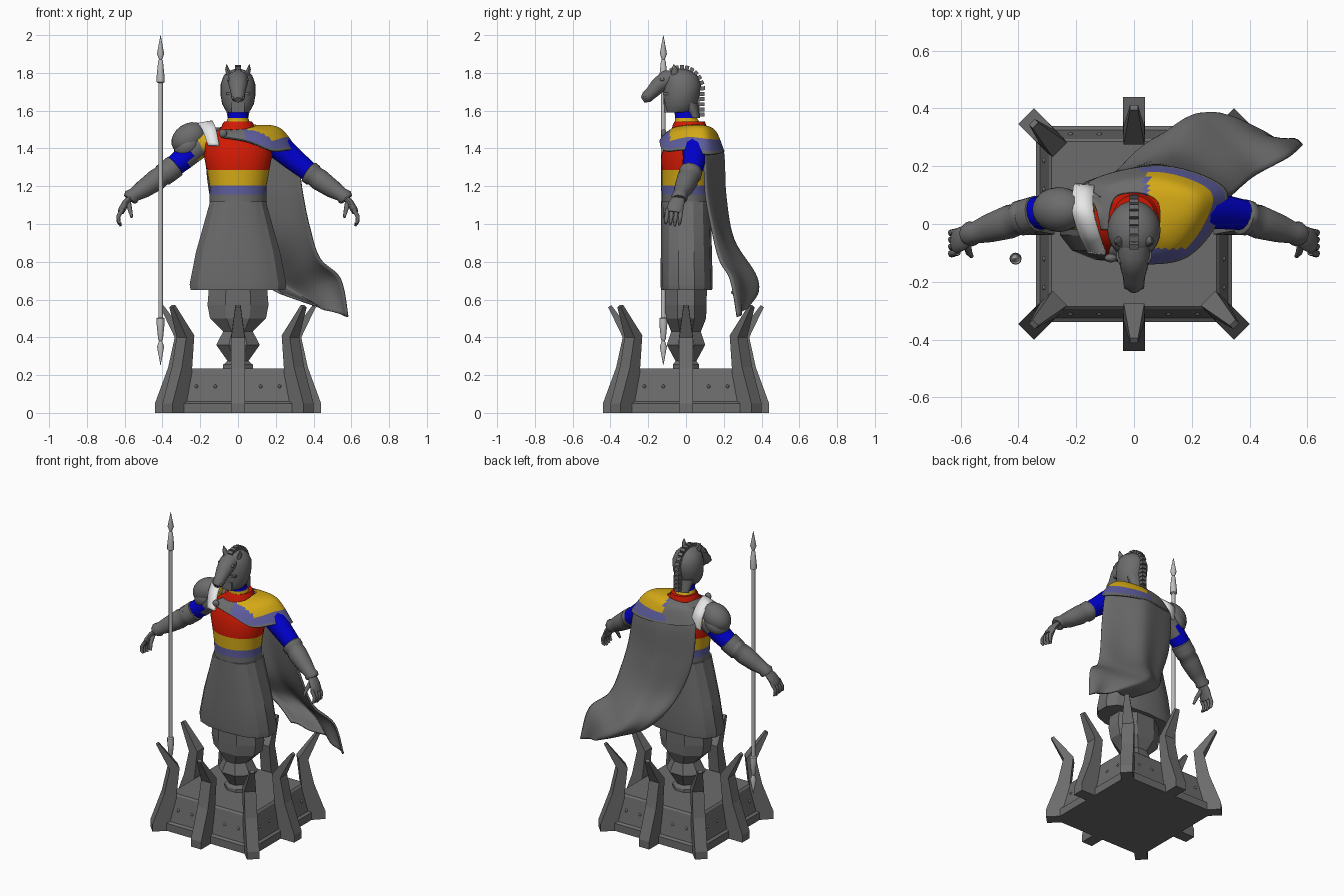
import bpy, bmesh, math
from mathutils import Vector, Matrix

cube = bpy.data.objects.get("Cube")
if cube:
    bpy.data.objects.remove(cube, do_unlink=True)


def material(name, r, g, b):
    m = bpy.data.materials.new(name)
    m.use_nodes = True
    m.diffuse_color = (r, g, b, 1)
    m.node_tree.nodes["Principled BSDF"].inputs["Base Color"].default_value = (r, g, b, 1)
    return m


GRAY = material("stone gray", .15, .15, .15)
STEEL = material("steel", .5, .5, .5)
WHITE = material("white", .8, .8, .8)
RED = material("red", .64, .01, .001)
YELLOW = material("yellow", .66, .4, .008)
BLUE = material("blue", 0, 0, .62)
PURPLE = material("muted purple", .11, .11, .34)


def finish(name, bm, mats, smooth=0, rule=None):
    """Turn a bmesh into an object, painting faces by a rule on their centres."""
    bmesh.ops.recalc_face_normals(bm, faces=bm.faces)
    if rule:
        for f in bm.faces:
            f.material_index = rule(f.calc_center_median())
    me = bpy.data.meshes.new(name)
    bm.to_mesh(me)
    bm.free()
    for m in mats:
        me.materials.append(m)
    o = bpy.data.objects.new(name, me)
    bpy.context.collection.objects.link(o)
    if smooth:
        bpy.ops.object.select_all(action='DESELECT')
        o.select_set(True)
        bpy.context.view_layer.objects.active = o
        bpy.ops.object.shade_smooth_by_angle(angle=math.radians(smooth))
    return o


def skin(name, rings, mats, smooth=0, rule=None):
    """Bridge closed rings of points and cap both ends."""
    bm = bmesh.new()
    loops = [[bm.verts.new(p) for p in ring] for ring in rings]
    n = len(loops[0])
    for a, b in zip(loops, loops[1:]):
        for i in range(n):
            j = (i + 1) % n
            bm.faces.new((a[i], a[j], b[j], b[i]))
    bm.faces.new(loops[0])
    bm.faces.new(loops[-1])
    return finish(name, bm, mats, smooth, rule)


def stack(name, levels, mats, sides=24, smooth=0, rule=None, at=(0, 0), power=1, turn=0, pleat=0):
    """Loft of horizontal sections (z, rx, ry, centre y)."""
    rings = []
    for z, rx, ry, cy in levels:
        ring = []
        for i in range(sides):
            a = math.tau * i / sides + turn
            c, s = math.cos(a), math.sin(a)
            k = 1 + (pleat if i % 2 else 0)
            ring.append(Vector((at[0] + math.copysign(abs(c) ** power, c) * rx * k,
                                at[1] + cy + math.copysign(abs(s) ** power, s) * ry * k, z)))
        rings.append(ring)
    return skin(name, rings, mats, smooth, rule)


def tube(name, path, mats, sides=14, side=(0, 1, 0), flat=1, smooth=50, rule=None):
    """Loft of round sections (x, y, z, radius) along a path."""
    pts = [Vector(p[:3]) for p in path]
    rings = []
    for i, c in enumerate(pts):
        t = (pts[min(i + 1, len(pts) - 1)] - pts[max(i - 1, 0)]).normalized()
        u = Vector(side)
        u = (u - t * u.dot(t)).normalized()
        v = t.cross(u)
        r = path[i][3]
        rings.append([c + u * r * math.cos(a) + v * r * flat * math.sin(a)
                      for a in (math.tau * k / sides for k in range(sides))])
    return skin(name, rings, mats, smooth, rule)


def sample(pts, n):
    """Smooth curve through points."""
    out, last = [], len(pts) - 1
    for k in range(n + 1):
        f = k / n * last
        i = min(int(f), last - 1)
        t = f - i
        a, b, c, d = pts[max(i - 1, 0)], pts[i], pts[i + 1], pts[min(i + 2, last)]
        out.append((b * 2 + (c - a) * t + (a * 2 - b * 5 + c * 4 - d) * t ** 2
                    + (b * 3 - a - c * 3 + d) * t ** 3) / 2)
    return out


def sheet(name, rows, n, m, mats, rule=None, thick=.012, fold=0):
    """Cloth through a coarse grid of points; rule(u across, centre) paints it."""
    across = [sample([Vector(p) for p in row], n) for row in rows]
    cols = [sample([row[i] for row in across], m) for i in range(n + 1)]
    bm = bmesh.new()
    for i, col in enumerate(cols):
        for j, p in enumerate(col):
            p.y += fold * math.sin(i / n * math.tau * 2.5) * j / m
    v = [[bm.verts.new(p) for p in col] for col in cols]
    for i in range(n):
        for j in range(m):
            f = bm.faces.new((v[i][j], v[i + 1][j], v[i + 1][j + 1], v[i][j + 1]))
            if rule:
                f.material_index = rule((i + .5) / n, f.calc_center_median())
    o = finish(name, bm, mats, 60)
    o.modifiers.new("thickness", 'SOLIDIFY').thickness = thick
    return o


def ball(name, loc, size, mat, turn_y=0, seg=20):
    bm = bmesh.new()
    bmesh.ops.create_uvsphere(bm, u_segments=seg, v_segments=seg // 2, radius=1)
    bm.transform(Matrix.Translation(loc) @ Matrix.Rotation(turn_y, 4, 'Y') @ Matrix.Diagonal((*size, 1)))
    return finish(name, bm, [mat], 60)


def box(name, loc, size, mat, turn_x=0):
    bm = bmesh.new()
    bmesh.ops.create_cube(bm, size=1)
    bm.transform(Matrix.Translation(loc) @ Matrix.Rotation(turn_x, 4, 'X') @ Matrix.Diagonal((*size, 1)))
    return finish(name, bm, [mat])


# Square plinth with ledge and rivets
q = math.sqrt(2)
stack("plinth", [(z, r * q, r * q, 0) for z, r in
                 ((0, .34), (.05, .34), (.06, .325), (.225, .295), (.235, .285))],
      [GRAY], 4, turn=math.pi / 4)
for k in range(4):
    spin = Matrix.Rotation(k * math.pi / 2, 4, 'Z')
    for x in (-.22, -.12, .12, .22):
        ball("rivet", spin @ Vector((x, -.309, .14)), (.01, .01, .01), GRAY, seg=8)

# Curved claws around the plinth: (radius, z, half width)
CLAW = [(.44, 0, .038), (.44, .05, .038), (.37, .24, .038), (.335, .4, .036), (.412, .56, .014),
        (.395, .57, .014), (.275, .41, .036), (.295, .22, .038), (.28, 0, .038)]
for k in range(8):
    out = k % 2 * .088
    rings = [[Vector((r + out, s * w, z)) for r, z, w in CLAW] for s in (-1, 1)]
    claw = skin("claw", rings, [GRAY])
    claw.data.transform(Matrix.Rotation(k * math.pi / 4, 4, 'Z'))

# Faceted pedestal below the skirt
stack("pedestal", [(.23, .085, .075, 0), (.255, .085, .075, 0), (.275, .06, .06, 0), (.36, .125, .11, 0),
                   (.43, .085, .085, 0), (.5, .16, .115, 0), (.57, .175, .118, 0), (.68, .165, .12, 0)],
      [GRAY], 8, turn=math.pi / 8)

# Skirt, banded torso and collar
stack("skirt", [(.65, .25, .132, .003), (.68, .255, .135, .003), (.85, .222, .132, .002),
                (1, .18, .13, 0), (1.12, .147, .127, 0)],
      [GRAY], 28, 25, power=.8, pleat=.025)


def torso_band(c):
    for i, top in enumerate((1.155, 1.205, 1.285, 1.53, 1.56)):
        if c.z < top:
            return (0, 1, 2, 3, 2)[i]
    return 4


stack("torso", [(1.08, .15, .128, 0), (1.155, .15, .128, 0), (1.205, .152, .129, 0), (1.285, .166, .13, 0),
                (1.36, .18, .132, 0), (1.43, .175, .12, .01), (1.49, .12, .1, .015), (1.53, .065, .068, .01),
                (1.56, .054, .058, 0), (1.64, .05, .054, -.01)],
      [GRAY, PURPLE, YELLOW, RED, BLUE], 28, 50, torso_band)
stack("collar", [(1.47, .1, .1, .015), (1.525, .084, .088, .018), (1.543, .074, .08, .02),
                 (1.54, .05, .055, .01)], [RED], 28, 50)


def sleeve_colour(c):
    if c.x > 0 or c.x < -.25:
        return 0
    return 1 if c.x > -.2 else 2


# Arms, bracers and hands
for s, word in ((1, "left"), (-1, "right")):
    def limb(name, path, mats, **kw):
        return tube(word + name, [(x * s, y, z, r) for x, y, z, r in path], mats, **kw)

    limb("_sleeve", [(.13, .05, 1.44, .065), (.2, .05, 1.42, .07), (.25, .048, 1.38, .066),
                     (.29, .045, 1.345, .062), (.39, .03, 1.265, .052)],
         [BLUE, YELLOW, GRAY], rule=sleeve_colour)
    limb("_bracer", [(.37, .026, 1.279, .05), (.376, .025, 1.275, .062), (.395, .02, 1.26, .062),
                     (.403, .017, 1.255, .055), (.43, .008, 1.235, .059), (.5, -.014, 1.186, .05),
                     (.55, -.03, 1.155, .038), (.565, -.034, 1.143, .044), (.575, -.036, 1.13, .037)], [GRAY])
    limb("_palm", [(.565, -.035, 1.145, .032), (.595, -.05, 1.11, .042), (.615, -.06, 1.075, .044),
                   (.622, -.062, 1.06, .036)], [GRAY], flat=.45)
    for i in range(4):
        y = -.026 - .024 * i
        limb("_finger", [(.61, y, 1.08, .012), (.634, y - .004, 1.04, .011), (.632, y - .008, 1.01, .01),
                         (.62, y - .01, .99 + .006 * abs(i - 1), .006)], [GRAY], sides=8)
    limb("_thumb", [(.58, -.06, 1.115, .014), (.572, -.098, 1.075, .012), (.562, -.112, 1.035, .007)],
         [GRAY], sides=8, side=(1, 0, 0))

# Right arm armour: elbow cuff, shoulder guard and strap
tube("right_elbow_cuff", [(-.33, .036, 1.311, .052), (-.336, .035, 1.306, .064), (-.38, .024, 1.27, .062)], [GRAY])
ball("shoulder_guard", (-.26, .05, 1.455), (.1, .078, .076), GRAY, -.6)
ball("shoulder_guard_lower", (-.262, .05, 1.415), (.085, .078, .062), GRAY, -.65)
sheet("shoulder_strap", [[(-.1, -.108, 1.42), (-.16, -.1, 1.42)], [(-.12, -.05, 1.515), (-.19, -.04, 1.5)],
                         [(-.14, .04, 1.548), (-.215, .05, 1.535)], [(-.14, .12, 1.49), (-.21, .13, 1.475)],
                         [(-.13, .14, 1.4), (-.2, .14, 1.38)]], 2, 20, [WHITE], thick=.015)

# Cape hanging from the back and swept to the left
sheet("cape", [[(-.12, .1, 1.5), (.06, .12, 1.5), (.23, .08, 1.47)],
               [(-.17, .14, 1.4), (.08, .195, 1.4), (.31, .1, 1.37)],
               [(-.15, .15, 1.15), (.1, .21, 1.15), (.345, .11, 1.16)],
               [(-.08, .17, .95), (.14, .25, .92), (.38, .14, .99)],
               [(0, .24, .8), (.2, .36, .74), (.435, .18, .82)],
               [(.1, .28, .7), (.3, .375, .64), (.545, .24, .71)],
               [(.22, .24, .63), (.42, .32, .56), (.585, .275, .51)]], 24, 36, [GRAY], fold=.012)


def mantle_colour(u, c):
    if u > .9 or c.x < .035:
        return 2
    return 1 if u > .69 or c.x < .05 or c.y < -.085 else 0


# Mantle draped over the left shoulder, from the neck outward
sheet("mantle", [[(-.07, -.06, 1.5), (-.085, -.09, 1.49), (-.09, -.12, 1.465)],
                 [(.01, -.085, 1.5), (.03, -.115, 1.475), (.05, -.14, 1.44)],
                 [(.08, -.05, 1.515), (.14, -.085, 1.475), (.185, -.115, 1.39)],
                 [(.09, .02, 1.525), (.21, .02, 1.505), (.285, -.005, 1.395)],
                 [(.08, .08, 1.525), (.21, .11, 1.505), (.315, .125, 1.37)],
                 [(.02, .11, 1.52), (.06, .16, 1.49), (.1, .203, 1.385)],
                 [(-.06, .1, 1.515), (-.1, .13, 1.49), (-.15, .15, 1.41)],
                 [(-.085, .04, 1.515), (-.105, .04, 1.51), (-.13, .05, 1.505)],
                 [(-.085, -.02, 1.51), (-.1, -.02, 1.505), (-.115, -.02, 1.495)]],
      24, 56, [YELLOW, PURPLE, GRAY], mantle_colour)
ball("clasp", (-.08, -.118, 1.48), (.022, .015, .022), GRAY)

# Helmeted head with animal muzzle, ears and eyes
stack("helmet", [(1.59, .056, .068, -.042), (1.602, .066, .08, -.034), (1.635, .084, .088, -.03),
                 (1.68, .092, .096, -.024), (1.74, .092, .1, -.02), (1.785, .076, .084, -.024),
                 (1.81, .05, .058, -.03), (1.822, .014, .018, -.03)], [GRAY], 24, 50)
stack("neck_guard", [(1.56, .054, .025, .05), (1.64, .07, .045, .02)], [GRAY], 20, 50)
tube("muzzle", [(0, -.04, 1.77, .05), (0, -.105, 1.765, .056), (0, -.15, 1.73, .048), (0, -.185, 1.692, .038),
                (0, -.21, 1.67, .036), (0, -.23, 1.657, .018)], [GRAY], side=(1, 0, 0), flat=.9)
box("visor_brow", (0, -.105, 1.69), (.12, .035, .012), GRAY)
box("jaw_guard", (0, -.105, 1.617), (.07, .025, .055), GRAY)
for s in (-1, 1):
    tube("ear", [(s * .045, -.06, 1.785, .022), (s * .058, -.06, 1.82, .015), (s * .06, -.065, 1.845, .003)],
         [GRAY], sides=8, flat=.7)
    ball("eye", (s * .046, -.125, 1.765), (.012, .014, .01), GRAY, seg=10)
    ball("nostril", (s * .026, -.216, 1.668), (.01, .012, .01), GRAY, seg=8)

# Crest of separate blocks running over the head and down the back
for i in range(9):
    a = math.radians(118 - 14 * i)
    box("crest_block", (0, -.022 + .098 * math.cos(a), 1.705 + .112 * math.sin(a)),
        (.032, .05, .021), GRAY, a)
for i in range(5):
    box("crest_block", (0, .074, 1.688 - .027 * i), (.032, .05, .021), GRAY)
box("crest_root", (0, .05, 1.64), (.028, .045, .14), GRAY)

# Double ended spear
HALF = [(0, .012), (.62, .012), (.625, .021), (.655, .021), (.735, .013), (.745, .008), (.775, .019), (.872, .001)]
profile = [(-z, r) for z, r in reversed(HALF[1:])] + HALF
stack("spear", [(1.126 + z, r, r, 0) for z, r in profile], [STEEL], 12, 40, at=(-.41, -.12))
